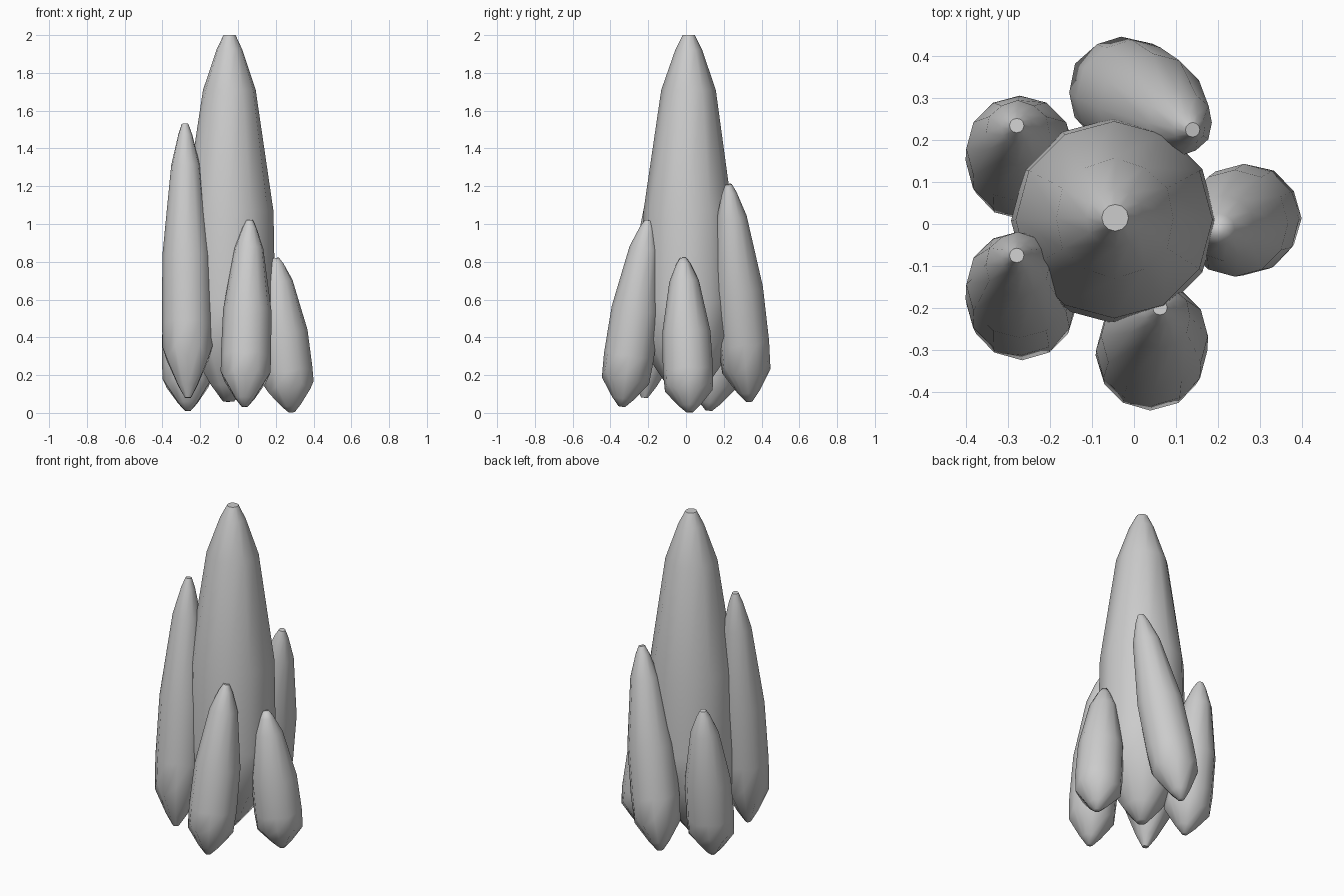
import bpy, math
from mathutils import Vector

if "Cube" in bpy.data.objects:
    bpy.data.objects.remove(bpy.data.objects["Cube"])

# Profile: (height along axis, radius) at the six ridges, then at the six faces between
PROFILE = [
    ((0.00, 0.13), (0.00, 0.12)),
    ((0.045, 0.44), (0.045, 0.38)),
    ((0.14, 0.95), (0.185, 0.99)),
    ((0.27, 1.00), (0.28, 1.00)),
    ((0.52, 0.96), (0.52, 0.96)),
    ((0.85, 0.59), (0.85, 0.57)),
    ((0.96, 0.29), (0.96, 0.28)),
    ((1.00, 0.13), (1.00, 0.13)),
]
SIDES = 12


def crystal(name, bottom, tip, radius):
    """Loft a double-pointed crystal along the line from bottom to tip."""
    bottom, tip = Vector(bottom), Vector(tip)
    axis = tip - bottom
    turn = Vector((0, 0, 1)).rotation_difference(axis)
    verts, faces = [], []
    for ring in PROFILE:
        for i in range(SIDES):
            t, r = ring[i % 2]
            a = -math.pi / 2 + math.tau * i / SIDES
            p = Vector((math.cos(a) * r * radius, math.sin(a) * r * radius, t * axis.length))
            verts.append(bottom + turn @ p)
    for k in range(len(PROFILE) - 1):
        for i in range(SIDES):
            j = (i + 1) % SIDES
            b, c = k * SIDES, (k + 1) * SIDES
            faces.append((b + i, b + j, c + j, c + i))
    faces.append(tuple(reversed(range(SIDES))))
    faces.append(tuple(range(len(verts) - SIDES, len(verts))))
    mesh = bpy.data.meshes.new(name)
    mesh.from_pydata(verts, [], faces)
    obj = bpy.data.objects.new(name, mesh)
    bpy.context.collection.objects.link(obj)
    bpy.ops.object.select_all(action='DESELECT')
    obj.select_set(True)
    bpy.context.view_layer.objects.active = obj
    bpy.ops.object.shade_smooth_by_angle(angle=math.radians(60))
    return obj


# Tall central crystal
crystal("main_crystal", (-0.05, 0.005, 0.06), (-0.045, 0.015, 2.0), 0.245)

# Ring of smaller crystals leaning inwards
crystal("front_left_crystal", (-0.265, -0.22, 0.08), (-0.28, -0.075, 1.53), 0.133)
crystal("back_left_crystal", (-0.265, 0.12, 0.012), (-0.28, 0.235, 0.93), 0.133)
crystal("back_crystal", (-0.06, 0.335, 0.06), (0.14, 0.225, 1.21), 0.135)
crystal("right_crystal", (0.285, 0.02, 0.003), (0.2, -0.015, 0.82), 0.133)
crystal("front_crystal", (0.035, -0.34, 0.033), (0.062, -0.2, 1.02), 0.133)
